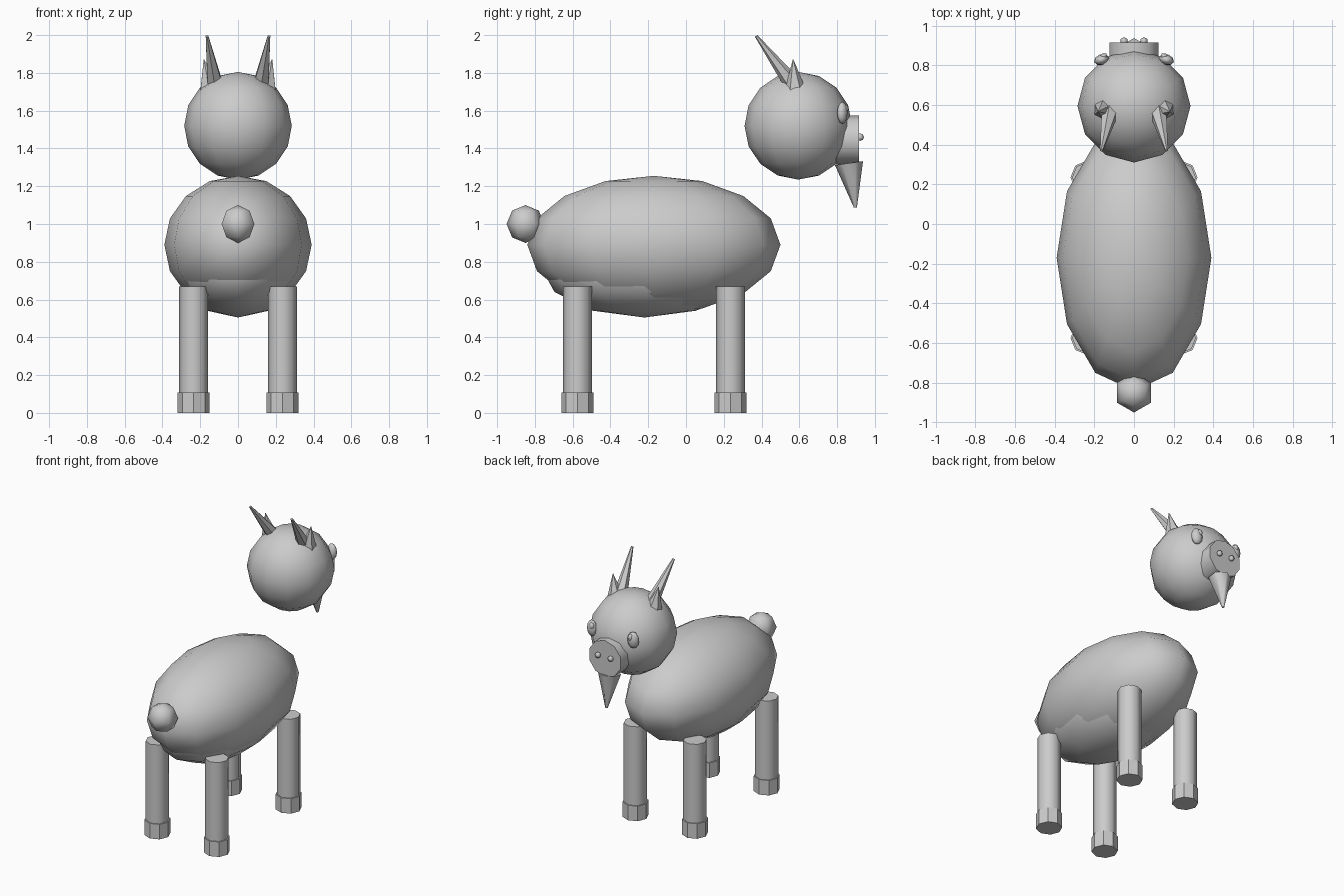
import bpy, bmesh, math
from mathutils import Matrix, Vector, Euler

if "Cube" in bpy.data.objects:
    bpy.data.objects.remove(bpy.data.objects["Cube"])

grey = bpy.data.materials.new("light grey")
grey.diffuse_color = (0.6, 0.6, 0.6, 1)
grey.use_nodes = True
grey.node_tree.nodes["Principled BSDF"].inputs["Base Color"].default_value = grey.diffuse_color


def lathe(name, profile, sides, matrix, phase=90, smooth=True):
    """Revolve (radius, z) points round z, cap the ends, then place the result."""
    bm = bmesh.new()
    rings = []
    for r, z in profile:
        n = 1 if r < 1e-5 else sides
        ring = []
        for i in range(n):
            a = math.radians(phase) + 2 * math.pi * i / sides
            ring.append(bm.verts.new((r * math.cos(a), r * math.sin(a), z)))
        rings.append(ring)
    for a, b in zip(rings, rings[1:]):
        for i in range(sides):
            j = (i + 1) % sides
            quad = [a[i % len(a)], a[j % len(a)], b[j % len(b)], b[i % len(b)]]
            bm.faces.new(list(dict.fromkeys(quad)))
    for ring in (rings[0], rings[-1]):
        if len(ring) > 1:
            bm.faces.new(ring)
    bm.transform(matrix)
    bmesh.ops.recalc_face_normals(bm, faces=bm.faces)
    me = bpy.data.meshes.new(name)
    bm.to_mesh(me)
    bm.free()
    me.materials.append(grey)
    for p in me.polygons:
        p.use_smooth = smooth
    if smooth:
        me.set_sharp_from_angle(angle=math.radians(68))
    ob = bpy.data.objects.new(name, me)
    bpy.context.collection.objects.link(ob)
    return ob


def ball(name, centre, radii, sides, rings, turn=0):
    prof = [(math.sin(math.pi * k / rings), -math.cos(math.pi * k / rings))
            for k in range(rings + 1)]
    m = (Matrix.Translation(centre) @ Matrix.Rotation(math.radians(turn), 4, 'Z')
         @ Matrix.Diagonal((*radii, 1)))
    return lathe(name, prof, sides, m)


def spike(name, base, tip, r0, r1, sides, smooth=False):
    d = Vector(tip) - Vector(base)
    m = Matrix.Translation(base) @ Vector((0, 0, 1)).rotation_difference(d).to_matrix().to_4x4()
    return lathe(name, [(r0, 0), (r1, d.length)], sides, m, smooth=smooth)


# Body, belly, head and tail
ball("body", (0, -0.17, 0.89), (0.39, 0.67, 0.365), 12, 8)
ball("belly", (0, -0.22, 0.775), (0.33, 0.55, 0.27), 12, 6)
ball("head", (0, 0.595, 1.52), (0.285, 0.285, 0.285), 12, 8)
ball("tail", (0, -0.85, 1.0), (0.1, 0.1, 0.1), 6, 4)

# Muzzle and beard
lathe("muzzle", [(0.13, 0), (0.13, 0.12)], 10,
      Matrix.Translation((0, 0.795, 1.445)) @ Euler((-math.pi / 2, 0, 0)).to_matrix().to_4x4())
# Axis flipped so that the beard is built from its tip upwards
spike("beard", (0, 0.897, 1.087), (0, 0.863, 1.322), 0.008, 0.075, 6, smooth=True)

for s, side in ((-1, "left"), (1, "right")):
    # Face details
    ball(side + "_nostril", (s * 0.05, 0.922, 1.46), (0.02,) * 3, 6, 4)
    ball(side + "_eye", (s * 0.163, 0.828, 1.588), (0.04, 0.028, 0.058), 8, 6, -s * 18)
    ball(side + "_pupil", (s * 0.153, 0.845, 1.61), (0.02, 0.016, 0.025), 6, 4, -s * 18)
    # Ears and horns
    spike(side + "_ear", (s * 0.152, 0.578, 1.715), (s * 0.18, 0.567, 1.87), 0.055, 0.002, 6)
    spike(side + "_horn", (s * 0.122, 0.565, 1.74), (s * 0.164, 0.372, 1.995), 0.046, 0.008, 6)
    # Legs and hooves
    for y, end in ((-0.575, "rear"), (0.235, "head_end")):
        place = Matrix.Translation((s * 0.235, y, 0))
        lathe(f"{side}_{end}_leg", [(0.077, 0.1), (0.077, 0.67)], 8, place)
        lathe(f"{side}_{end}_hoof", [(0.085, 0), (0.085, 0.107)], 8, place, smooth=False)
